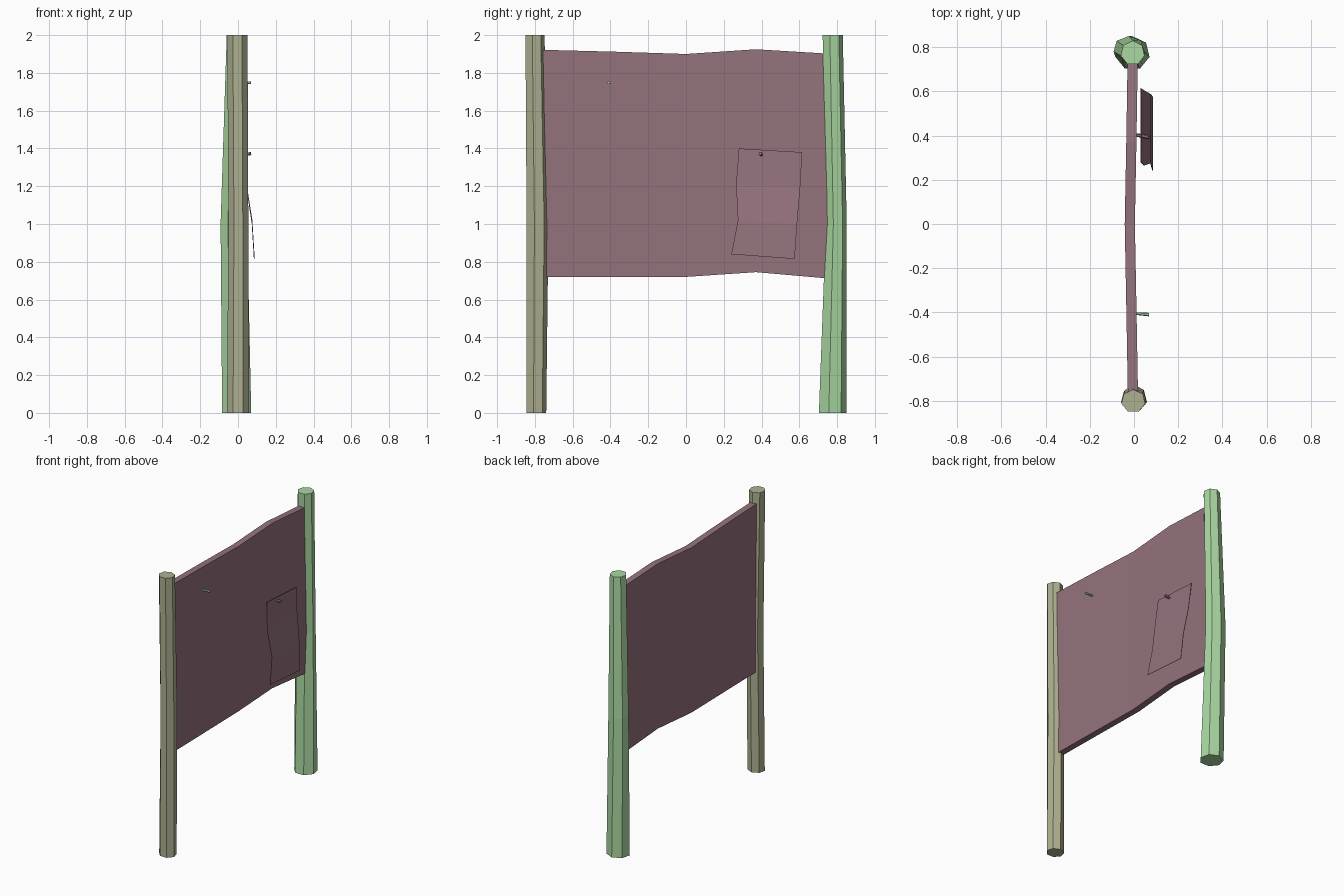
import bpy
import math
from mathutils import Vector

old = bpy.data.objects.get("Cube")
if old:
    bpy.data.objects.remove(old, do_unlink=True)


def material(name, rgb):
    m = bpy.data.materials.new(name)
    m.use_nodes = True
    m.diffuse_color = (*rgb, 1)
    m.node_tree.nodes["Principled BSDF"].inputs["Base Color"].default_value = (*rgb, 1)
    return m


PLUM = material("dusty plum", (0.296, 0.171, 0.205))
GREEN = material("pale green", (0.402, 0.686, 0.356))
TAN = material("grey tan", (0.429, 0.440, 0.283))


def add_mesh(name, verts, faces, mat):
    me = bpy.data.meshes.new(name)
    me.from_pydata(verts, [], faces)
    me.materials.append(mat)
    ob = bpy.data.objects.new(name, me)
    bpy.context.collection.objects.link(ob)
    return ob


def loft(name, rings, mat):
    """Closed skin through rings with equal vertex counts."""
    n = len(rings[0])
    verts = [v for ring in rings for v in ring]
    faces = [tuple(reversed(range(n))), tuple(range(len(verts) - n, len(verts)))]
    for r in range(len(rings) - 1):
        for i in range(n):
            a, b = r * n + i, r * n + (i + 1) % n
            faces.append((a, b, b + n, a + n))
    return add_mesh(name, verts, faces, mat)


def post(name, sections, mat, sides=7):
    """Crooked seven-sided post; a section is z, centre x, centre y, radius x, radius y."""
    rings = []
    for z, x, y, rx, ry in sections:
        angles = [math.pi / 2 + math.tau * i / sides for i in range(sides)]
        rings.append([(x + rx * math.cos(a), y + ry * math.sin(a), z) for a in angles])
    loft(name, rings, mat)


def pin(name, start, end, radius, mat, sides=6):
    """Small peg between two points."""
    start, end = Vector(start), Vector(end)
    turn = (end - start).to_track_quat('Z', 'Y')
    rings = []
    for p, r in ((start, radius * 0.7), (end, radius)):
        rings.append([p + turn @ Vector((r * math.cos(math.tau * i / sides),
                                         r * math.sin(math.tau * i / sides), 0))
                      for i in range(sides)])
    loft(name, rings, mat)


# Posts
post("front_post", [(0, 0, -0.795, 0.06, 0.055),
                    (1, 0.002, -0.789, 0.054, 0.061),
                    (2, -0.003, -0.802, 0.055, 0.053)], TAN)
post("back_post", [(0, -0.007, 0.773, 0.079, 0.077),
                   (1, -0.022, 0.793, 0.072, 0.058),
                   (2, -0.006, 0.774, 0.055, 0.056)], GREEN)

# Warped board: y, x of its middle, bottom height, top height
half = 0.023
board = [(-0.76, -0.005, 0.72, 1.922), (-0.37, -0.012, 0.72, 1.912),
         (0.0, -0.019, 0.72, 1.9), (0.37, -0.012, 0.745, 1.925),
         (0.75, -0.006, 0.712, 1.902)]
loft("notice_board", [[(x - half, y, lo), (x - half, y, hi),
                       (x + half, y, hi), (x + half, y, lo)]
                      for y, x, lo, hi in board], PLUM)

# Curling paper sheet: x, then y and z of each side edge
rows = [(0.032, 0.28, 1.40, 0.615, 1.38), (0.046, 0.265, 1.21, 0.605, 1.20),
        (0.076, 0.275, 1.02, 0.588, 1.0), (0.087, 0.24, 0.84, 0.575, 0.815)]
thick = 0.003
loft("paper_sheet", [[(x, ya, za), (x, yb, zb), (x - thick, yb, zb), (x - thick, ya, za)]
                     for x, ya, za, yb, zb in reversed(rows)], PLUM)

# Pins
pin("spare_pin", (0.0, -0.405, 1.745), (0.068, -0.41, 1.748), 0.008, GREEN)
pin("paper_pin", (0.0, 0.405, 1.36), (0.068, 0.393, 1.373), 0.01, PLUM)
